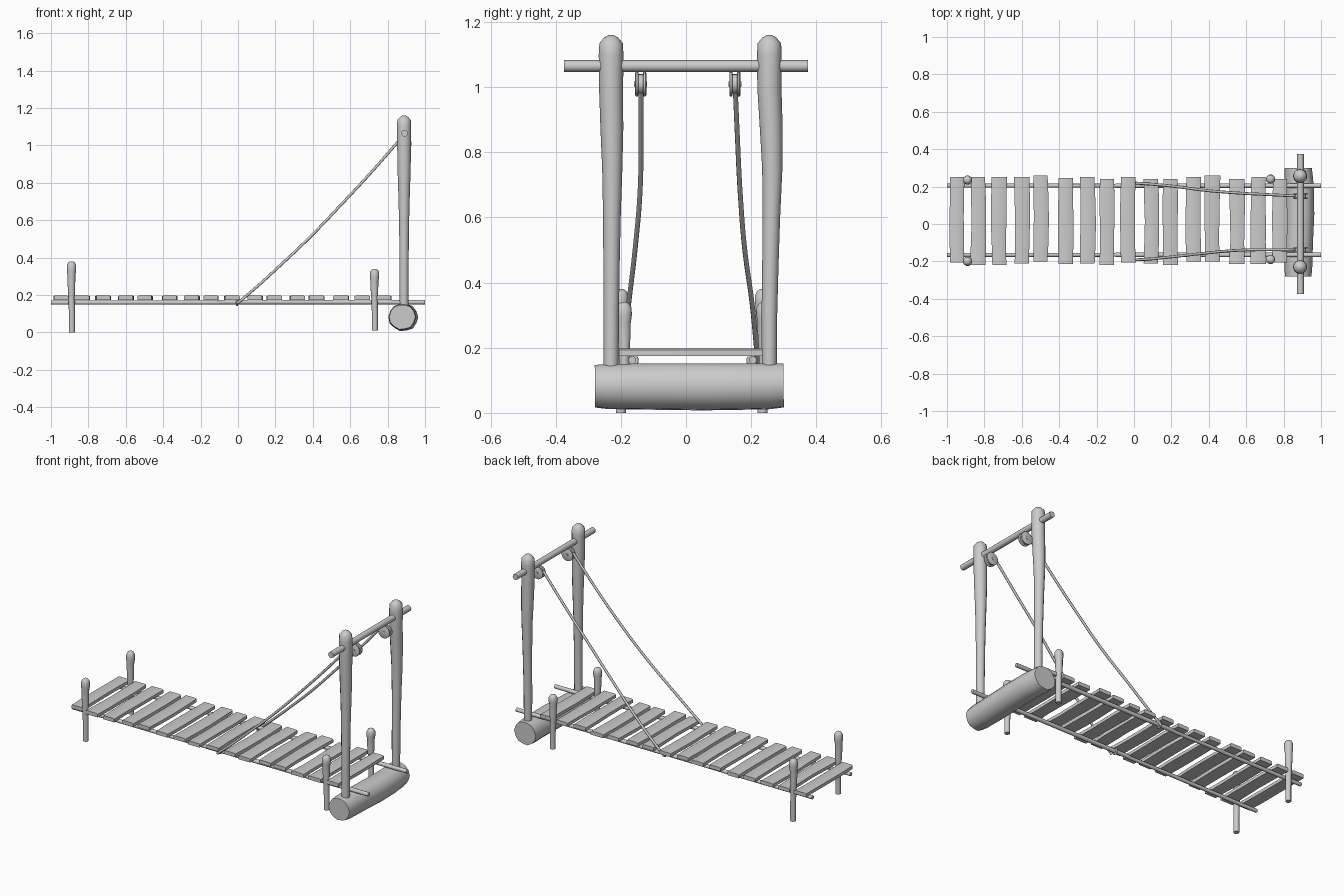
import bpy, bmesh, math, random
from mathutils import Vector

if "Cube" in bpy.data.objects:
    bpy.data.objects.remove(bpy.data.objects["Cube"])
random.seed(4)


def finish(name, bm, smooth=True):
    bmesh.ops.recalc_face_normals(bm, faces=bm.faces)
    me = bpy.data.meshes.new(name)
    bm.to_mesh(me)
    bm.free()
    ob = bpy.data.objects.new(name, me)
    bpy.context.collection.objects.link(ob)
    if smooth:
        bpy.ops.object.select_all(action='DESELECT')
        ob.select_set(True)
        bpy.context.view_layer.objects.active = ob
        bpy.ops.object.shade_smooth_by_angle(angle=math.radians(40))
    return ob


def trunk(name, stations, sides=12, wobble=0.0):
    """Loft of round rings along a path; stations are (x, y, z, radius)."""
    bm = bmesh.new()
    pts = [Vector(s[:3]) for s in stations]
    main = (pts[-1] - pts[0]).normalized()
    ref = Vector((1, 0, 0)) if abs(main.x) < 0.6 else Vector((0, 1, 0))
    lumps = [1 + random.uniform(-wobble, wobble) for _ in range(sides)]
    rings = []
    for i, p in enumerate(pts):
        d = (pts[min(i + 1, len(pts) - 1)] - pts[max(i - 1, 0)]).normalized()
        if wobble:
            d = main
        u = (ref - d * ref.dot(d)).normalized()
        v = d.cross(u)
        ring = []
        for k in range(sides):
            a = 2 * math.pi * k / sides
            ring.append(bm.verts.new(p + (u * math.cos(a) + v * math.sin(a)) * stations[i][3] * lumps[k]))
        rings.append(ring)
    for a, b in zip(rings, rings[1:]):
        for k in range(sides):
            j = (k + 1) % sides
            bm.faces.new((a[k], a[j], b[j], b[k]))
    bm.faces.new(rings[0])
    bm.faces.new(rings[-1])
    return finish(name, bm)


# Deck planks: (centre x, near y, far y)
planks = [(-.945, -.205, .25), (-.835, -.22, .25), (-.72, -.22, .25), (-.60, -.21, .25),
          (-.50, -.20, .26), (-.365, -.215, .245), (-.25, -.21, .25), (-.145, -.22, .24),
          (-.03, -.205, .25), (.09, -.21, .24), (.195, -.22, .24), (.32, -.20, .25),
          (.42, -.20, .26), (.55, -.215, .24), (.665, -.215, .25), (.78, -.205, .24)]
for n, (x, y0, y1) in enumerate(planks):
    bm = bmesh.new()
    rows = []
    bend = random.uniform(-.006, .006)
    for t in (0, .25, .5, .75, 1):
        c = x + bend * math.sin(math.pi * t)
        w = .040 + random.uniform(-.003, .002)
        y = y0 + (y1 - y0) * t
        rows.append([bm.verts.new((c + a * w, y, z)) for a, z in
                     ((-1, .174), (1, .174), (1, .193), (.85, .197), (-.85, .197), (-1, .193))])
    for a, b in zip(rows, rows[1:]):
        for k in range(6):
            bm.faces.new((a[k], a[(k + 1) % 6], b[(k + 1) % 6], b[k]))
    bm.faces.new(rows[0])
    bm.faces.new(rows[-1])
    finish(f"plank_{n + 1}", bm)

# Side rails, each made of two poles lapped near the middle
for side, y in (("front", -.165), ("back", .205)):
    trunk(f"{side}_rail_left", [(-1, y, .16, .011), (-.5, y, .16, .011), (-.08, y, .16, .010)])
    trunk(f"{side}_rail_right", [(-.10, y, .162, .012), (.4, y, .162, .012), (1, y, .162, .012)])

# Short stakes at the corners
for n, (x, y, z0, z1) in enumerate([(-.89, -.20, 0, .38), (-.89, .235, 0, .38),
                                    (.73, -.19, .01, .34), (.73, .24, .01, .34)]):
    h = z1 - z0
    trunk(f"stake_{n + 1}", [(x + dx, y, z0 + h * t, r) for t, dx, r in
          ((0, .002, .016), (.25, .002, .016), (.5, 0, .017), (.72, -.001, .021),
           (.80, -.001, .021), (.88, 0, .025), (.95, 0, .024), (.985, 0, .017), (1, 0, .008))], 10)

# Base log lying across the end
trunk("base_log", [(.878, -.28, .084, .068), (.878, -.24, .083, .072), (.88, -.1, .083, .074),
                   (.886, .05, .082, .075), (.886, .18, .083, .074), (.88, .26, .084, .073),
                   (.878, .30, .086, .070)], 14, .05)

# Tall posts: (height, y shift, radius) profile
prof = [(.13, 0, .023), (.3, 0, .024), (.45, .002, .025), (.6, .004, .027), (.75, .006, .031), (.87, .004, .035),
        (1.0, 0, .037), (1.10, 0, .038), (1.135, 0, .036), (1.152, 0, .022), (1.16, 0, .008)]
for name, y, s in (("front_tall_post", -.230, .6), ("back_tall_post", .256, 1.5)):
    trunk(name, [(.888, y + dy * s, z, r) for z, dy, r in prof], 12)

# Crossbar through the posts
trunk("crossbar", [(.89, -.375, 1.065, .018), (.89, 0, 1.065, .018), (.89, .375, 1.065, .018)], 12)

# Pulleys and lifting ropes
for side, y, path in (
        ("front", -.139, [(.86, -.139, .985 + .04), (.72, -.138, .865), (.55, -.141, .682), (.38, -.156, .505),
                          (.2, -.176, .335), (.09, -.187, .235), (-.005, -.192, .155)]),
        ("back", .150, [(.86, .150, 1.025), (.72, .157, .865), (.55, .166, .682), (.38, .180, .505),
                        (.2, .203, .335), (.09, .213, .235), (-.005, .22, .155)])):
    for part, dy in (("outer", -.012), ("inner", .012)):
        trunk(f"{side}_pulley_{part}_cheek",
              [(.89, y + dy - .005, 1.010, .034), (.89, y + dy - .003, 1.010, .038),
               (.89, y + dy + .003, 1.010, .038), (.89, y + dy + .005, 1.010, .034)], 20)
    trunk(f"{side}_pulley_wheel", [(.89, y - .009, 1.010, .030), (.89, y + .009, 1.010, .030)], 20)
    trunk(f"{side}_pulley_axle", [(.89, y - .02, 1.010, .008), (.89, y + .02, 1.010, .008)], 10)
    # Rope, smoothed as a spline with round section
    cu = bpy.data.curves.new(f"{side}_rope", 'CURVE')
    cu.dimensions = '3D'
    cu.bevel_depth = .0075
    cu.bevel_resolution = 2
    cu.use_fill_caps = True
    sp = cu.splines.new('BEZIER')
    sp.bezier_points.add(len(path) - 1)
    for bp, p in zip(sp.bezier_points, path):
        bp.co = p
        bp.handle_left_type = bp.handle_right_type = 'AUTO'
    bpy.context.collection.objects.link(bpy.data.objects.new(f"{side}_rope", cu))
    # Loop of rope tied round the rail
    ry = -.165 if side == "front" else .205
    bpy.ops.mesh.primitive_torus_add(major_radius=.015, minor_radius=.005, major_segments=16, minor_segments=8,
                                     location=(-.005, ry, .161), rotation=(0, math.pi / 2, 0))
    bpy.context.object.name = f"{side}_rope_loop"
    bpy.ops.object.shade_smooth()
